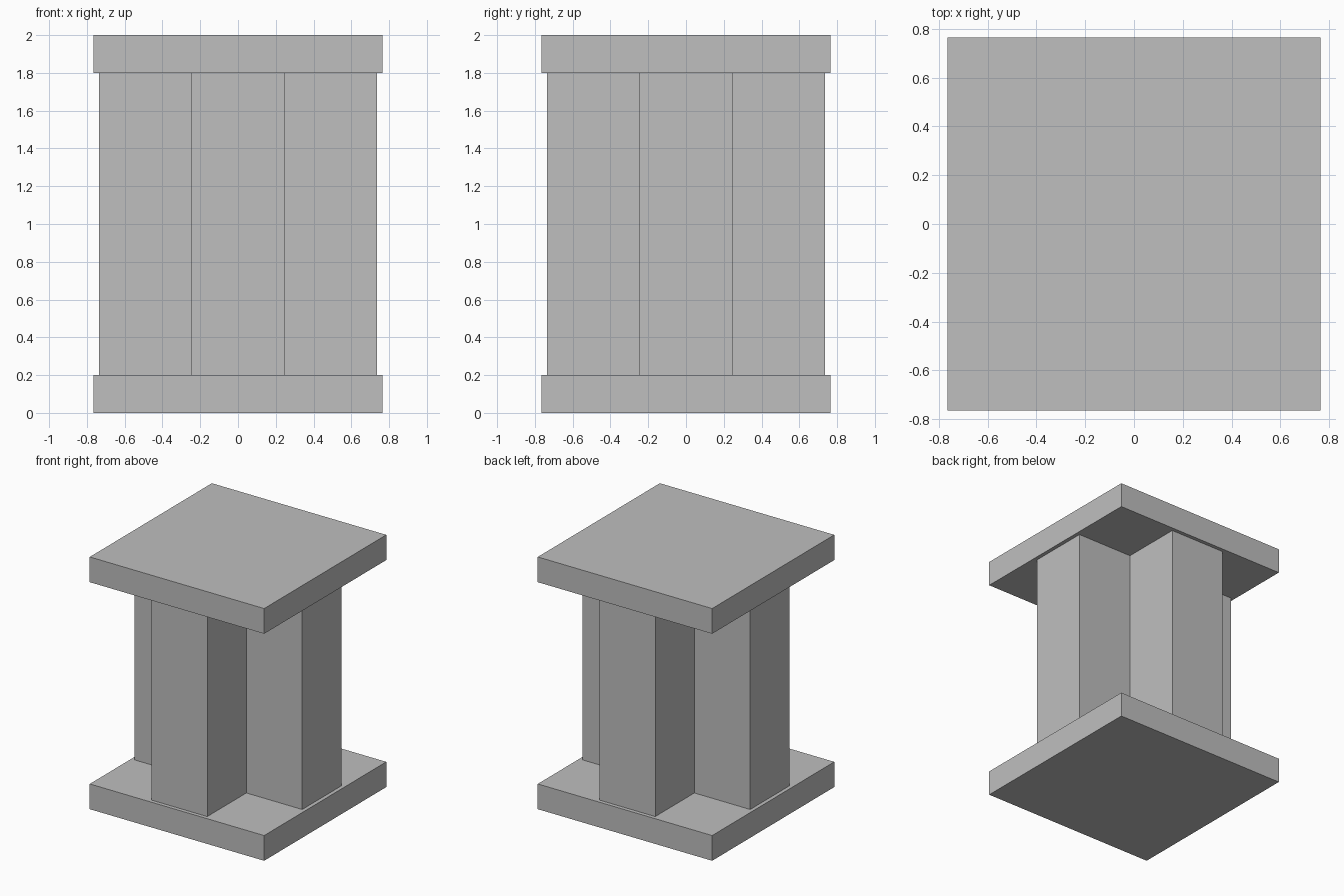
import bpy
import bmesh
from mathutils import Matrix, Vector

cube = bpy.data.objects.get("Cube")
if cube:
    bpy.data.objects.remove(cube, do_unlink=True)

PLATE_HALF = 0.765    # half width of the square plates
PLATE_HEIGHT = 0.2
ARM_REACH = 0.735     # centre to the end of each column arm
ARM_HALF = 0.245      # half width of each column arm
HEIGHT = 2.0

stone = bpy.data.materials.new("stone_grey")
stone.use_nodes = True
grey = (0.52, 0.52, 0.52, 1.0)
stone.diffuse_color = grey
stone.node_tree.nodes["Principled BSDF"].inputs["Base Color"].default_value = grey


def prism(name, corner_points, bottom, top):
    """Repeat one quarter of an outline around z and extrude it upward."""
    bm = bmesh.new()
    verts = []
    for quarter in range(4):
        turn = Matrix.Rotation(quarter * 1.5707963, 3, 'Z')
        verts += [bm.verts.new(turn @ Vector((x, y, bottom))) for x, y in corner_points]
    base = bm.faces.new(verts)
    grown = bmesh.ops.extrude_face_region(bm, geom=[base], use_keep_orig=True)
    raised = [v for v in grown["geom"] if isinstance(v, bmesh.types.BMVert)]
    bmesh.ops.translate(bm, verts=raised, vec=(0, 0, top - bottom))
    bmesh.ops.recalc_face_normals(bm, faces=bm.faces)
    mesh = bpy.data.meshes.new(name)
    bm.to_mesh(mesh)
    bm.free()
    mesh.materials.append(stone)
    obj = bpy.data.objects.new(name, mesh)
    bpy.context.collection.objects.link(obj)
    return obj


# Square base and matching top plate
square = [(PLATE_HALF, PLATE_HALF)]
prism("base_plate", square, 0, PLATE_HEIGHT)
prism("top_plate", square, HEIGHT - PLATE_HEIGHT, HEIGHT)

# Cross-shaped column between the plates
cross = [(ARM_REACH, -ARM_HALF), (ARM_REACH, ARM_HALF), (ARM_HALF, ARM_HALF)]
prism("cross_column", cross, PLATE_HEIGHT, HEIGHT - PLATE_HEIGHT)
